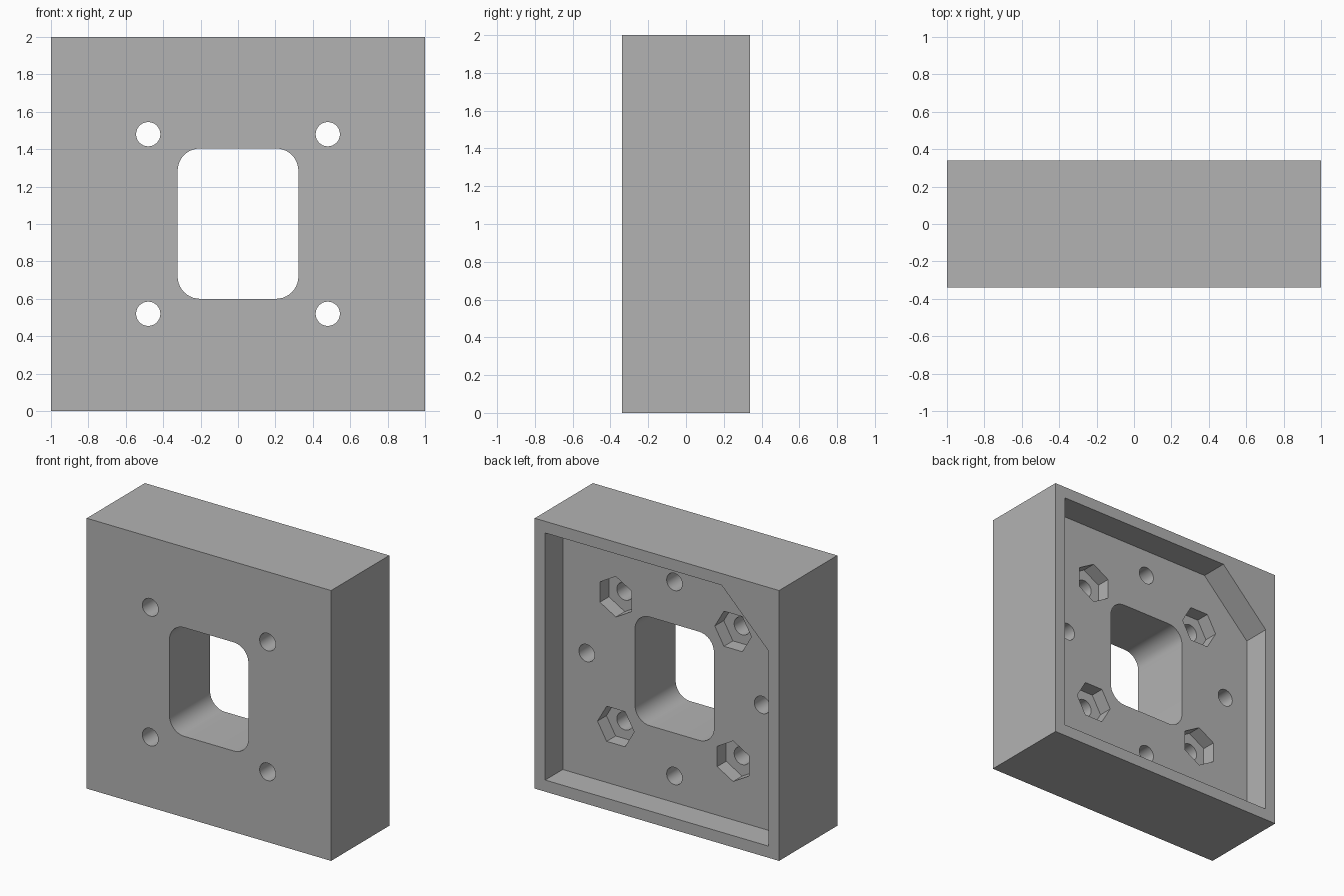
import bpy, bmesh
from math import cos, sin, pi, radians

cube = bpy.data.objects.get("Cube")
if cube:
    bpy.data.objects.remove(cube, do_unlink=True)

grey = bpy.data.materials.new("grey")
grey.use_nodes = True
grey.diffuse_color = (0.45, 0.45, 0.45, 1)
grey.node_tree.nodes["Principled BSDF"].inputs["Base Color"].default_value = grey.diffuse_color

HALF = 0.34      # half the block thickness
FLOOR = 0.135    # floor of the rear recess


def prism(name, outline, y0, y1):
    """Extrude an (x, z) outline along y."""
    bm = bmesh.new()
    face = bm.faces.new([bm.verts.new((x, y0, z)) for x, z in outline])
    out = bmesh.ops.extrude_face_region(bm, geom=[face])
    verts = [v for v in out["geom"] if isinstance(v, bmesh.types.BMVert)]
    bmesh.ops.translate(bm, verts=verts, vec=(0, y1 - y0, 0))
    bmesh.ops.recalc_face_normals(bm, faces=bm.faces)
    mesh = bpy.data.meshes.new(name)
    bm.to_mesh(mesh)
    bm.free()
    mesh.materials.append(grey)
    obj = bpy.data.objects.new(name, mesh)
    bpy.context.collection.objects.link(obj)
    return obj


def ring(cx, cz, r, n, start=0.0):
    return [(cx + r * cos(start + 2 * pi * i / n), cz + r * sin(start + 2 * pi * i / n))
            for i in range(n)]


def rounded_rect(hx, hz, cz, r, n=10):
    pts = []
    for q, (sx, sz) in enumerate([(1, 1), (-1, 1), (-1, -1), (1, -1)]):
        for i in range(n + 1):
            a = (q + i / n) * pi / 2
            pts.append((sx * (hx - r) + r * cos(a), cz + sz * (hz - r) + r * sin(a)))
    return pts


block = prism("mount_block", [(-1, 0), (1, 0), (1, 2), (-1, 2)], -HALF, HALF)

# Rear recess with one cut corner
w, c = 0.914, 0.385
cutters = [prism("recess", [(-w, 1 - w), (w, 1 - w), (w, 1 + w), (c - w, 1 + w),
                            (-w, 1 + w - c)], FLOOR, 0.5)]

# Central window
cutters.append(prism("window", rounded_rect(0.323, 0.402, 1.002, 0.12), -0.5, 0.5))

# Bolt holes with hexagonal nut pockets, alternately turned
for sx in (-1, 1):
    for sz in (-1, 1):
        x, z = 0.48 * sx, 1 + 0.48 * sz
        turn = pi / 2 if sx == sz else 0
        cutters.append(prism("nut_pocket", ring(x, z, 0.15, 6, turn), FLOOR - 0.105, 0.2))
        cutters.append(prism("bolt_hole", ring(x, z, 0.065, 32), -0.5, 0.2))

# Blind holes in the recess floor
for x, z in ring(0, 1, 0.718, 4):
    cutters.append(prism("blind_hole", ring(x, z, 0.064, 32), FLOOR - 0.3, 0.2))

bpy.ops.object.select_all(action="DESELECT")
block.select_set(True)
bpy.context.view_layer.objects.active = block
for cutter in cutters:
    mod = block.modifiers.new("cut", "BOOLEAN")
    mod.operation = "DIFFERENCE"
    mod.solver = "EXACT"
    mod.object = cutter
    bpy.ops.object.modifier_apply(modifier=mod.name)
    bpy.data.objects.remove(cutter, do_unlink=True)

bpy.ops.object.shade_smooth_by_angle(angle=radians(30))
